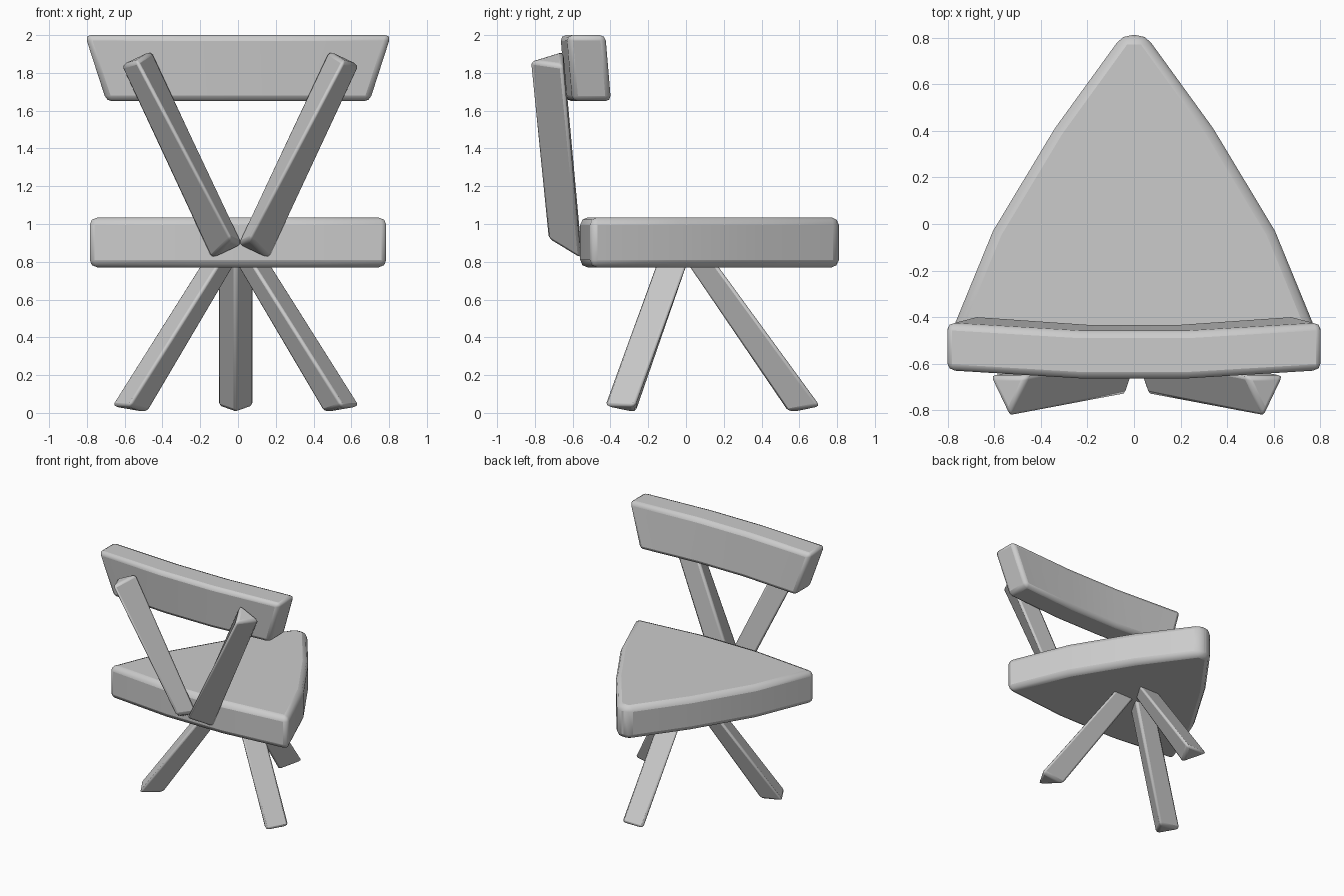
import bpy, bmesh, math
from mathutils import Vector, Matrix

old = bpy.data.objects.get("Cube")
if old:
    bpy.data.objects.remove(old, do_unlink=True)

grey = bpy.data.materials.new("plain_grey")
grey.use_nodes = True
grey.diffuse_color = (0.6, 0.6, 0.6, 1)
grey.node_tree.nodes["Principled BSDF"].inputs["Base Color"].default_value = grey.diffuse_color


def loft(name, start, end, bevel):
    """Solid between two matching outlines, with softened edges."""
    bm = bmesh.new()
    a = [bm.verts.new(p) for p in start]
    b = [bm.verts.new(p) for p in end]
    n = len(a)
    bm.faces.new(a)
    bm.faces.new(b[::-1])
    for i in range(n):
        j = (i + 1) % n
        bm.faces.new((a[i], b[i], b[j], a[j]))
    bmesh.ops.recalc_face_normals(bm, faces=bm.faces)
    mesh = bpy.data.meshes.new(name)
    bm.to_mesh(mesh)
    bm.free()
    obj = bpy.data.objects.new(name, mesh)
    bpy.context.collection.objects.link(obj)
    mesh.materials.append(grey)
    mod = obj.modifiers.new("soft_edges", 'BEVEL')
    mod.width = bevel
    mod.segments = 2
    mod.limit_method = 'ANGLE'
    mod.angle_limit = math.radians(40)
    bpy.ops.object.select_all(action='DESELECT')
    obj.select_set(True)
    bpy.context.view_layer.objects.active = obj
    bpy.ops.object.shade_smooth_by_angle(angle=math.radians(50))
    return obj


def mirrored(half):
    return half + [(-x, y) for x, y in reversed(half)]


# Seat: rounded triangle with a gently bowed rear edge
outline = mirrored([(0.05, 0.81), (0.34, 0.41), (0.605, -0.03), (0.80, -0.505), (0.25, -0.56)])
loft("seat", [(x, y, 0.77) for x, y in outline], [(x, y, 1.035) for x, y in outline], 0.04)

# Backrest: curved tapering slab, leaning slightly
def slab_ring(z, taper, lean):
    ring = mirrored([(0.23, -0.455), (0.81, -0.42), (0.81, -0.625), (0.23, -0.66)])
    return [(x * taper, y + lean, z) for x, y in ring]

loft("backrest", slab_ring(1.65, 0.86, 0.025), slab_ring(2.0, 1, -0.005), 0.03)


def triangle(flat, ridge, side):
    flat, side = Vector(flat), Vector(side)
    return [flat - side, Vector(ridge), flat + side]


# Three splayed legs, flat face outward and ridge inward
for name, angle in (("rear_leg", 90), ("left_leg", -30), ("right_leg", 210)):
    turn = Matrix.Translation((-0.012, 0, 0)) @ Matrix.Rotation(math.radians(angle), 4, 'Z')
    side = (0, 0.0975, 0)
    foot = triangle((0.71, 0, 0.035), (0.535, 0, 0), side)
    top = triangle((0.13, 0, 0.83), (-0.03, 0, 0.83), side)
    loft(name, [turn @ p for p in foot], [turn @ p for p in top], 0.022)

# Two crossed back struts, flat face toward the backrest
for name, s in (("left_strut", 1), ("right_strut", -1)):
    side = (s * 0.085, 0, -0.04)
    low = triangle((s * 0.07, -0.555, 0.85), (s * 0.045, -0.735, 0.92), side)
    high = triangle((s * 0.55, -0.65, 1.88), (s * 0.55, -0.83, 1.865), side)
    shift = Vector((0.012, 0, 0))
    loft(name, [p + shift for p in low], [p + shift for p in high], 0.022)
